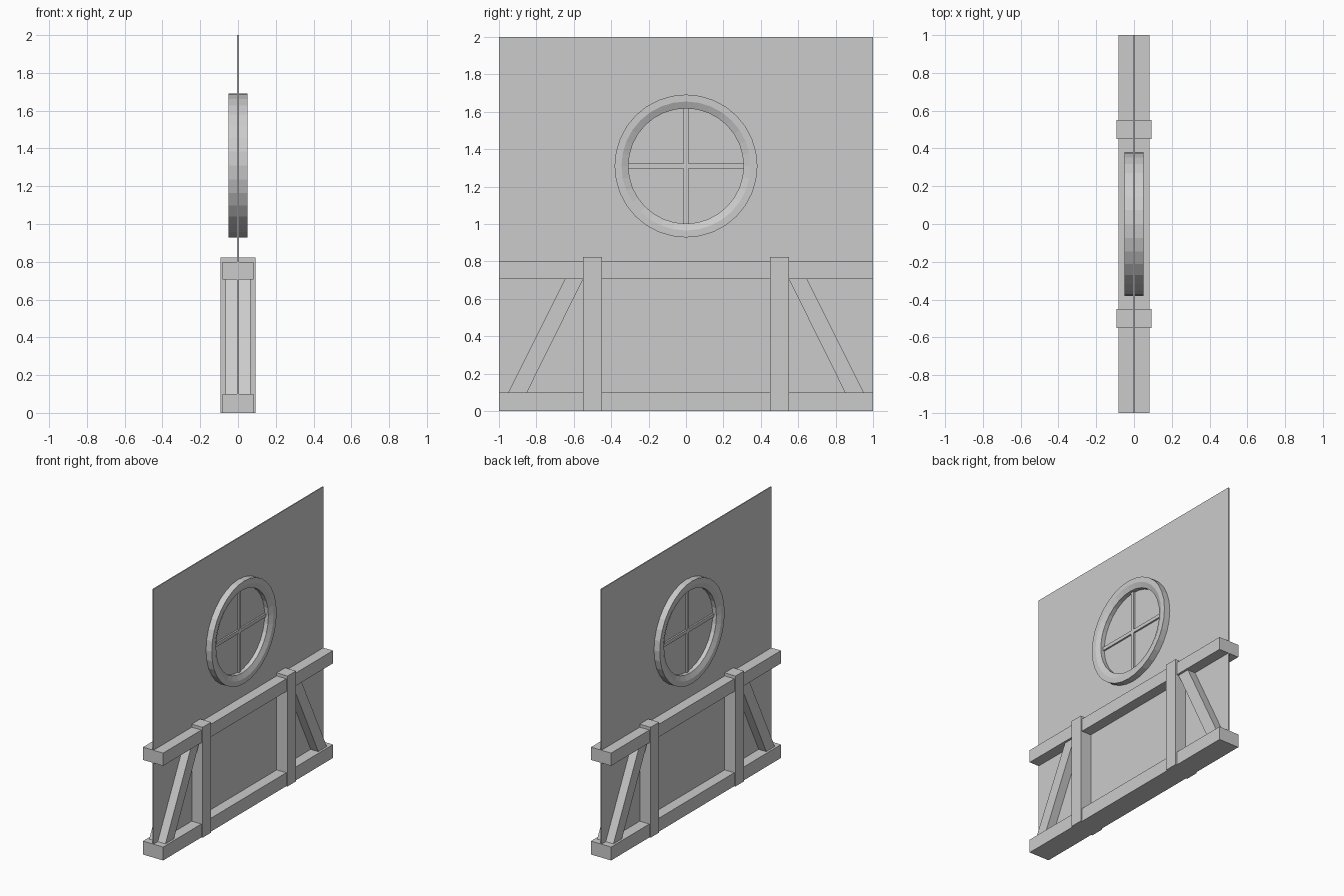
import bpy
import bmesh
import math
from mathutils import Matrix, Vector

cube = bpy.data.objects.get("Cube")
if cube:
    bpy.data.objects.remove(cube, do_unlink=True)

grey = bpy.data.materials.new("plain grey")
grey.use_nodes = True
GREY = (0.6, 0.6, 0.6, 1)
grey.diffuse_color = GREY
grey.node_tree.nodes["Principled BSDF"].inputs["Base Color"].default_value = GREY


def finish(name, bm):
    bmesh.ops.recalc_face_normals(bm, faces=bm.faces)
    mesh = bpy.data.meshes.new(name)
    bm.to_mesh(mesh)
    bm.free()
    mesh.materials.append(grey)
    obj = bpy.data.objects.new(name, mesh)
    bpy.context.collection.objects.link(obj)
    return obj


def slab(name, outline, half):
    """Extrude a (y, z) outline through the wall, from x = -half to +half."""
    bm = bmesh.new()
    face = bm.faces.new([bm.verts.new((-half, y, z)) for y, z in outline])
    ext = bmesh.ops.extrude_face_region(bm, geom=[face])
    moved = [v for v in ext["geom"] if isinstance(v, bmesh.types.BMVert)]
    bmesh.ops.translate(bm, verts=moved, vec=(2 * half, 0, 0))
    return finish(name, bm)


def board(name, y0, y1, z0, z1, half):
    return slab(name, [(y0, z0), (y1, z0), (y1, z1), (y0, z1)], half)


# Thin wall panel and the two rails running along it
board("wall_panel", -1, 1, 0, 2, 0.004)
board("bottom_rail", -1, 1, 0, 0.1, 0.083)
board("top_rail", -1, 1, 0.705, 0.8, 0.083)

# Posts and slanted braces, mirrored front to back
for side, s in (("front", -1), ("back", 1)):
    board(side + "_post", s * 0.45, s * 0.55, 0, 0.823, 0.093)
    slab(side + "_brace", [(s * 0.85, 0.1), (s * 0.95, 0.1),
                           (s * 0.648, 0.705), (s * 0.55, 0.705)], 0.067)

# Round window frame: cross-section (x, radius) spun about the x axis
CENTRE = Vector((0, 0, 1.31))
section = [(-0.051, 0.382), (0.051, 0.382), (0.051, 0.345),
           (0.035, 0.308), (-0.035, 0.308), (-0.051, 0.345)]
bm = bmesh.new()
ring = [bm.verts.new((x, 0, r)) for x, r in section]
edges = [bm.edges.new((ring[i - 1], ring[i])) for i in range(len(ring))]
bmesh.ops.spin(bm, geom=ring + edges, cent=(0, 0, 0), axis=(1, 0, 0),
               angle=math.tau, steps=32, use_merge=True)
bmesh.ops.remove_doubles(bm, verts=bm.verts, dist=0.0001)
bmesh.ops.transform(bm, matrix=Matrix.Translation(CENTRE), verts=bm.verts)
finish("window_frame", bm)

# Crossing window bars
board("upright_window_bar", -0.013, 0.013, CENTRE.z - 0.32, CENTRE.z + 0.32, 0.016)
board("level_window_bar", -0.32, 0.32, CENTRE.z - 0.013, CENTRE.z + 0.013, 0.016)
